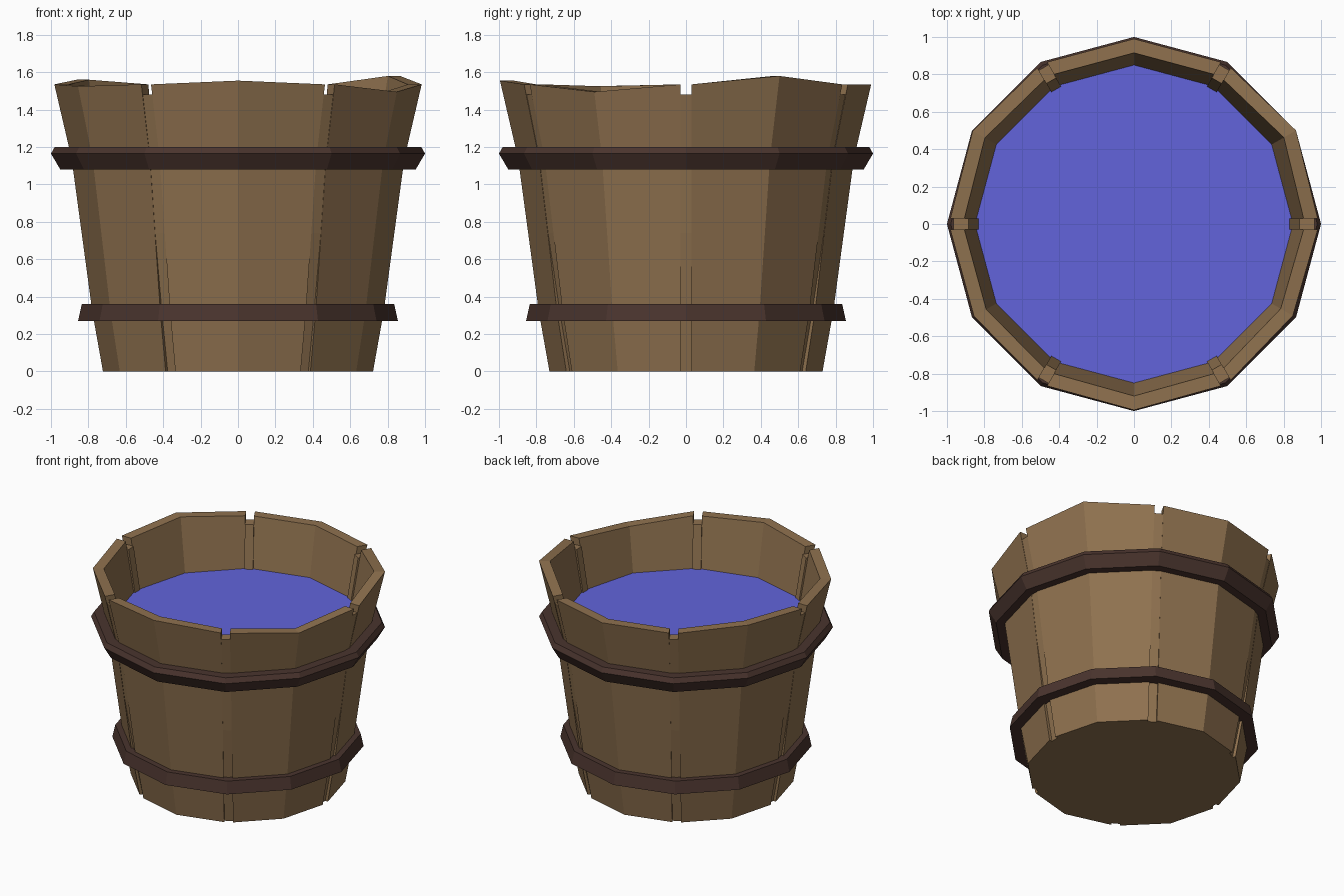
import bpy
import bmesh
from math import cos, sin, tan, radians
from mathutils import Matrix, Vector

cube = bpy.data.objects.get("Cube")
if cube:
    bpy.data.objects.remove(cube)

SIDES = 12
HALF_GAP = 0.03


def material(name, srgb):
    colour = [(c / 255) ** 2.2 for c in srgb] + [1.0]
    mat = bpy.data.materials.new(name)
    mat.use_nodes = True
    mat.diffuse_color = colour
    mat.node_tree.nodes["Principled BSDF"].inputs["Base Color"].default_value = colour
    return mat


wood = material("oak wood", (142, 113, 80))
iron = material("dark iron", (75, 55, 49))
blue = material("blue water", (98, 100, 218))


def finish(name, bm, mat, angle=0):
    bmesh.ops.recalc_face_normals(bm, faces=bm.faces)
    bmesh.ops.rotate(bm, verts=bm.verts, matrix=Matrix.Rotation(radians(angle), 3, "Z"))
    mesh = bpy.data.meshes.new(name)
    bm.to_mesh(mesh)
    bm.free()
    mesh.materials.append(mat)
    obj = bpy.data.objects.new(name, mesh)
    bpy.context.collection.objects.link(obj)
    return obj


def loft(sections, closed=False):
    """Skin a list of equal-length point loops; cap the ends unless closed."""
    bm = bmesh.new()
    rings = [[bm.verts.new(p) for p in s] for s in sections]
    pairs = list(zip(rings, rings[1:]))
    if closed:
        pairs.append((rings[-1], rings[0]))
    for a, b in pairs:
        n = len(a)
        for i in range(n):
            j = (i + 1) % n
            bm.faces.new((a[i], a[j], b[j], b[i]))
    if not closed:
        # Caps are split down the middle so that a sloping top stays crisp
        for ring in (rings[0], rings[-1]):
            if len(ring) == 6:
                bm.faces.new((ring[0], ring[1], ring[4], ring[5]))
                bm.faces.new((ring[1], ring[2], ring[3], ring[4]))
            else:
                bm.faces.new(ring)
    return bm


def ring(radius, z):
    step = radians(360 / SIDES)
    return [(radius * cos(i * step), radius * sin(i * step), z) for i in range(SIDES)]


# Staves: two facets each, bowed, with uneven tops
EDGE_TOP = 1.535
LEVELS = [(0, 0.73, 0.66), (0.32, 0.787, 0.72), (1.14, 0.898, 0.845), (EDGE_TOP, 0.99, 0.915)]


def stave_section(z, outer, inner, mid_z):
    def edge(radius, side):
        p = Vector((radius - HALF_GAP * tan(radians(15)), -side * HALF_GAP, z))
        return Matrix.Rotation(radians(30 * side), 3, "Z") @ p

    lift = (mid_z - z) * 0.23
    return [edge(outer, -1), (outer + lift, 0, mid_z), edge(outer, 1),
            edge(inner, 1), (inner + lift, 0, mid_z), edge(inner, -1)]


for i, peak in enumerate((1.58, 1.535, 1.56, 1.525, 1.555, 1.495)):
    sections = [stave_section(z, o, n, peak if z == EDGE_TOP else z) for z, o, n in LEVELS]
    finish(f"stave_{i + 1}", loft(sections), wood, 30 + 60 * i)

# Narrow strips filling the gaps between staves
STRIP = [(0, 0.70), (0.32, 0.762), (0.74, 0.834), (1.14, 0.888), (1.48, 0.966)]
for i in range(6):
    sections = []
    for z, outer in STRIP:
        inner = 0.633 + 0.17 * z
        sections.append([(inner, -HALF_GAP, z), (outer, -HALF_GAP, z),
                         (outer, HALF_GAP, z), (inner, HALF_GAP, z)])
    finish(f"gap_strip_{i + 1}", loft(sections), wood, 60 * i)

# Floor of the bucket
finish("base", loft([ring(0.67, 0), ring(0.68, 0.08)]), wood)

# Metal hoops
upper = [(0.88, 1.08), (0.95, 1.08), (1.0, 1.165), (0.98, 1.2), (0.89, 1.2)]
lower = [(0.76, 0.27), (0.855, 0.27), (0.835, 0.36), (0.775, 0.36)]
for name, profile in (("upper_hoop", upper), ("lower_hoop", lower)):
    finish(name, loft([ring(r, z) for r, z in profile], closed=True), iron)

# Water surface
bm = bmesh.new()
bm.faces.new([bm.verts.new(p) for p in ring(0.85, 1.17)])
water = finish("water", bm, blue)
if water.data.polygons[0].normal.z < 0:
    water.data.flip_normals()
